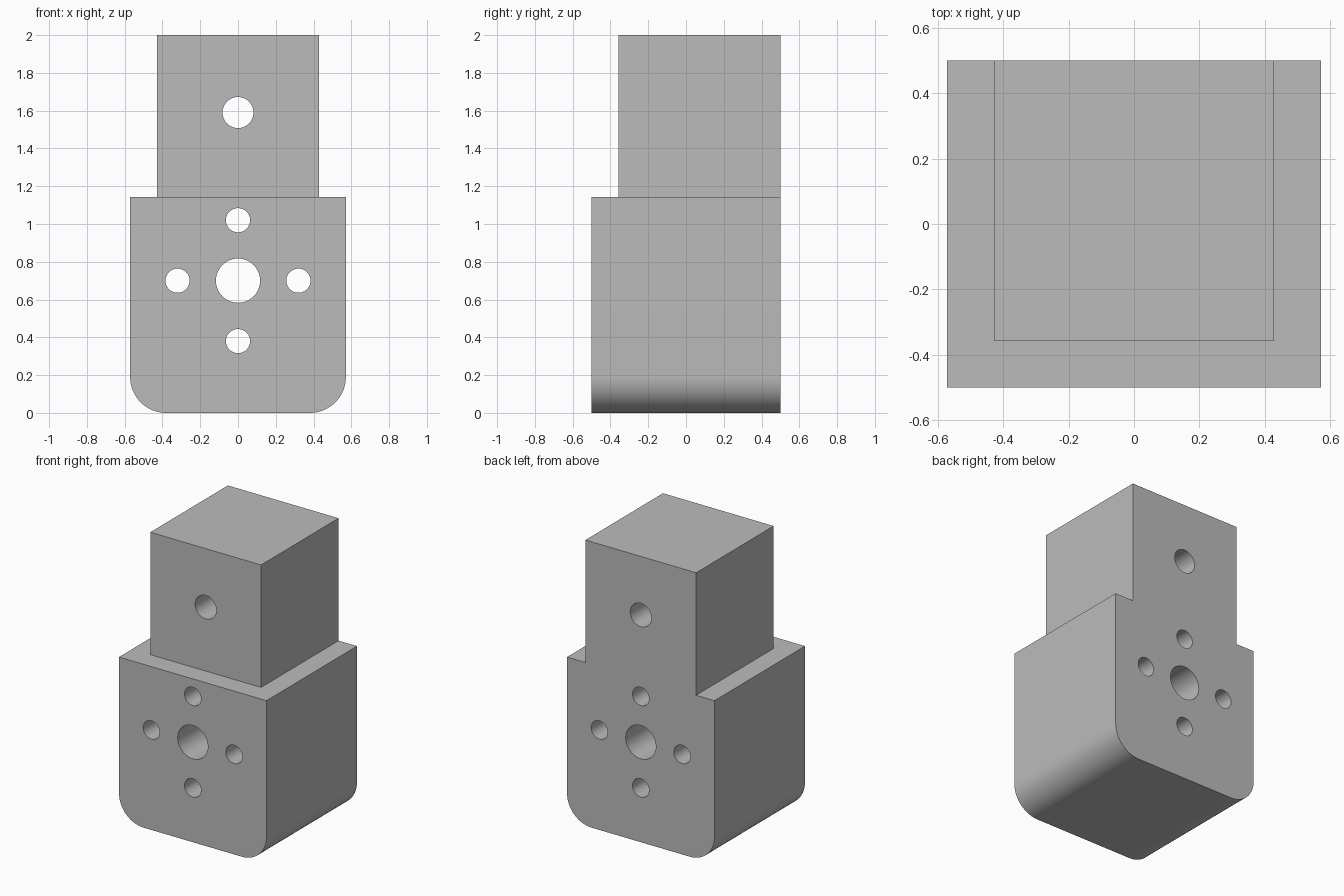
import bpy
import bmesh
from math import pi, sin, cos

if "Cube" in bpy.data.objects:
    bpy.data.objects.remove(bpy.data.objects["Cube"], do_unlink=True)

BODY_HALF, HEAD_HALF = 0.571, 0.4285
SHOULDER, TOP = 1.143, 2.0
DEPTH_HALF, HEAD_FRONT = 0.5, -0.357
CORNER, ARC_STEPS = 0.19, 16

# One plain grey for the whole block
grey = bpy.data.materials.new("plain_grey")
grey.use_nodes = True
grey.diffuse_color = (0.5, 0.5, 0.5, 1)
grey.node_tree.nodes["Principled BSDF"].inputs["Base Color"].default_value = (0.5, 0.5, 0.5, 1)

# Stepped silhouette with rounded lower corners, right half then mirrored
half = []
for i in range(ARC_STEPS + 1):
    a = pi / 2 * i / ARC_STEPS
    half.append((BODY_HALF - CORNER + CORNER * sin(a), CORNER - CORNER * cos(a)))
half += [(BODY_HALF, SHOULDER), (HEAD_HALF, SHOULDER), (HEAD_HALF, TOP)]
outline = half + [(-x, z) for x, z in reversed(half)]

# Extrude the silhouette from front to back
bm = bmesh.new()
front = bm.faces.new([bm.verts.new((x, -DEPTH_HALF, z)) for x, z in outline])
extruded = bmesh.ops.extrude_face_region(bm, geom=[front])["geom"]
back_verts = [v for v in extruded if isinstance(v, bmesh.types.BMVert)]
bmesh.ops.translate(bm, verts=back_verts, vec=(0, 2 * DEPTH_HALF, 0))
bmesh.ops.recalc_face_normals(bm, faces=bm.faces)
mesh = bpy.data.meshes.new("mounting_block")
bm.to_mesh(mesh)
bm.free()
block = bpy.data.objects.new("mounting_block", mesh)
bpy.context.collection.objects.link(block)
mesh.materials.append(grey)


def cut(cutter):
    """Subtract a helper solid from the block and remove the helper."""
    cutter.hide_render = True
    cutter.data.materials.append(grey)
    bpy.ops.object.select_all(action="DESELECT")
    block.select_set(True)
    bpy.context.view_layer.objects.active = block
    mod = block.modifiers.new("cut", "BOOLEAN")
    mod.operation = "DIFFERENCE"
    mod.solver = "EXACT"
    mod.object = cutter
    bpy.ops.object.modifier_apply(modifier=mod.name)
    bpy.data.objects.remove(cutter, do_unlink=True)


# Set the head back from the front face
bpy.ops.mesh.primitive_cube_add(size=2, location=(0, HEAD_FRONT - 0.5, SHOULDER + 0.5))
notch = bpy.context.object
notch.name = "head_setback_cutter"
notch.scale = (1, 0.5, 0.5)
bpy.context.view_layer.update()
cut(notch)

# Holes through the full depth: head hole, centre bore and four around it
CENTRE, SPACING, SMALL = 0.70, 0.32, 0.064
holes = [(0, 1.59, 0.082), (0, CENTRE, 0.117)]
holes += [(SPACING * dx, CENTRE + SPACING * dz, SMALL)
          for dx, dz in ((1, 0), (-1, 0), (0, 1), (0, -1))]
for x, z, radius in holes:
    bpy.ops.mesh.primitive_cylinder_add(vertices=48, radius=radius, depth=2,
                                        location=(x, 0, z), rotation=(pi / 2, 0, 0))
    drill = bpy.context.object
    drill.name = "hole_cutter"
    bpy.context.view_layer.update()
    cut(drill)

# Smooth curves, crisp edges
block.select_set(True)
bpy.context.view_layer.objects.active = block
bpy.ops.object.shade_smooth_by_angle(angle=pi / 6)
